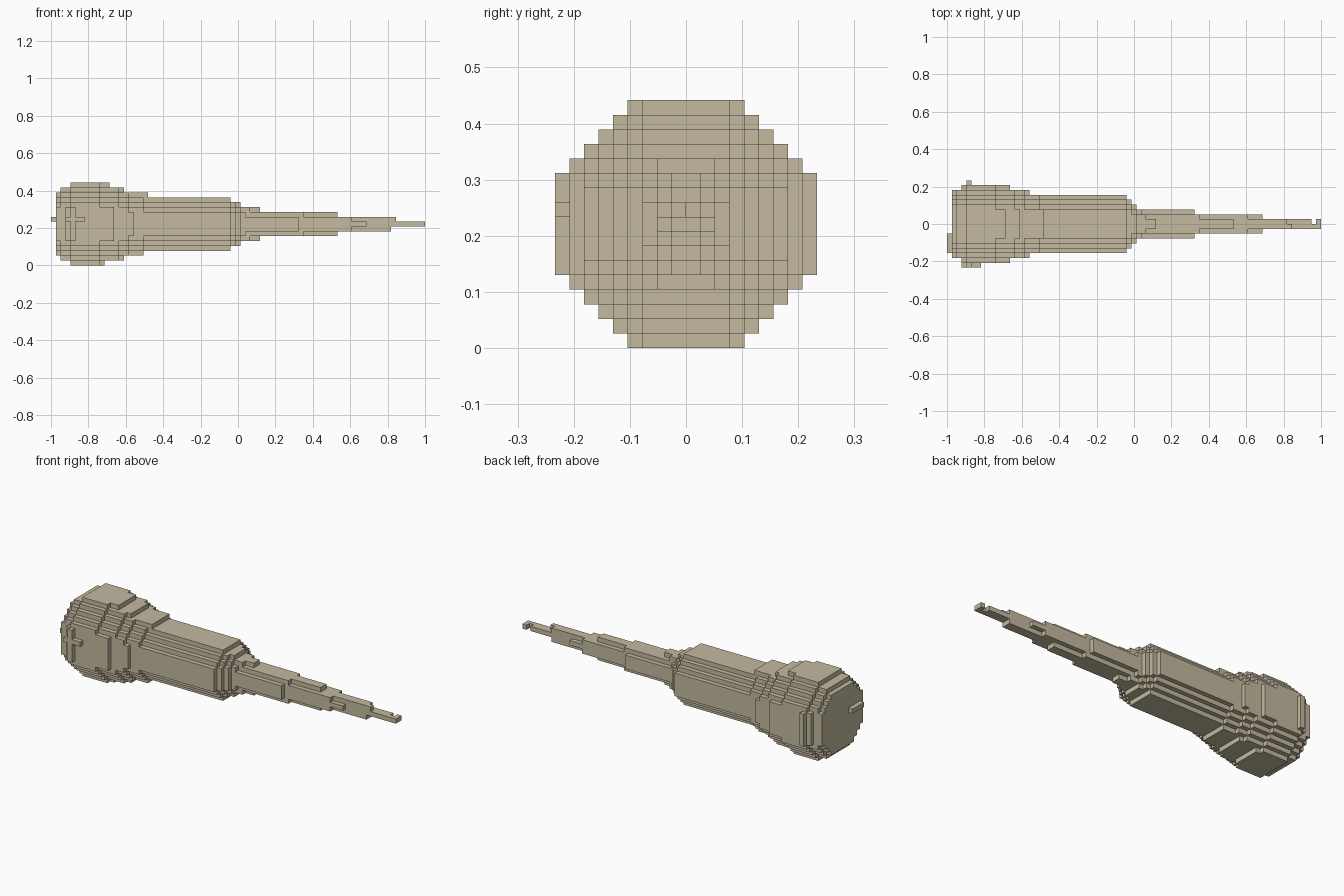
import bpy
import bmesh
from mathutils import Matrix, Vector

UNIT = 2 / 77      # one block; the model is 77 blocks long
MID = 8.5          # height of the long axis, in blocks

default = bpy.data.objects.get("Cube")
if default:
    bpy.data.objects.remove(default, do_unlink=True)

COLOR = (0.55, 0.49, 0.35, 1)
khaki = bpy.data.materials.new("khaki")
khaki.use_nodes = True
khaki.diffuse_color = COLOR
khaki.node_tree.nodes["Principled BSDF"].inputs["Base Color"].default_value = COLOR


def finish(name, bm):
    """Scale block coordinates to size and link the part."""
    bmesh.ops.recalc_face_normals(bm, faces=bm.faces)
    bm.transform(Matrix.Translation((-1, 0, 0)) @ Matrix.Scale(UNIT, 4))
    mesh = bpy.data.meshes.new(name)
    bm.to_mesh(mesh)
    bm.free()
    mesh.materials.append(khaki)
    bpy.context.collection.objects.link(bpy.data.objects.new(name, mesh))


def stepped_outline(half_z, half_y, total):
    """Stepped octagon whose diagonal corners satisfy y + z = total."""
    y, z = half_y, total - half_y
    quarter = [(y, z)]
    while z < half_z:
        quarter += [(y - 1, z), (y - 1, z + 1)]
        y, z = y - 1, z + 1
    half = quarter + [(-a, b) for a, b in reversed(quarter)]
    return half + [(-a, -b) for a, b in half]


def turned_part(name, sections):
    """Row of stepped octagon slices: start, end, half height, half width, total."""
    bm = bmesh.new()
    for start, end, *shape in sections:
        ring = [bm.verts.new((start, y, z + MID)) for y, z in stepped_outline(*shape)]
        cap = bm.faces.new(ring)
        grown = bmesh.ops.extrude_face_region(bm, geom=[cap], use_keep_orig=True)
        moved = [v for v in grown["geom"] if isinstance(v, bmesh.types.BMVert)]
        bmesh.ops.translate(bm, verts=moved, vec=(end - start, 0, 0))
    finish(name, bm)


def block_part(name, blocks):
    """Boxes given by x, y and z ranges."""
    bm = bmesh.new()
    for ranges in blocks:
        low, high = (Vector(c) for c in zip(*ranges))
        matrix = Matrix.Translation((low + high) / 2) @ Matrix.Diagonal((high - low).to_4d())
        bmesh.ops.create_cube(bm, size=1, matrix=matrix)
    finish(name, bm)


def centred(start, end, half_y, half_z):
    return (start, end), (-half_y, half_y), (MID - half_z, MID + half_z)


# Bulging head at the thick end
turned_part("head", [
    (1, 2, 6.5, 7, 10.5), (2, 3, 7.5, 7, 11.5), (3, 4, 7.5, 8, 11.5),
    (4, 10, 8.5, 8, 12.5), (10, 11, 8.5, 8, 11.5), (11, 13, 7.5, 8, 11.5),
    (13, 14, 7.5, 7, 11.5), (14, 15, 7.5, 7, 10.5)])
block_part("head_top_plate", [((11, 12), (-3, 3), (16, 17))])

# Neck, grip and its rounded front
turned_part("neck", [(15, 16, 6.5, 7, 10.5), (16, 17, 6.5, 7, 9.5), (17, 19, 6.5, 6, 9.5)])
block_part("neck_top_plate", [((19, 20), (-3, 3), (14, 15))])
turned_part("grip", [(19, 37, 5.5, 6, 8.5)])
turned_part("grip_shoulder", [(37, 38, 4.5, 5, 7.5), (38, 39, 4.5, 4, 6.5)])

# Tapering shank
block_part("shank", [
    centred(39, 41, 2, 3.5), centred(39, 43, 1, 3.5),
    centred(39, 40, 3, 2.5), centred(39, 51, 3, 1.5),
    centred(39, 52, 2, 2.5), centred(39, 59, 1, 2.5),
    centred(51, 62, 2, 1.5), centred(51, 65, 2, 0.5),
    ((59, 70), (-1, 1), (7, 10)), ((70, 71), (-1, 0), (9, 10))])

# Thin tip with a notch on one side
block_part("tip", [
    ((65, 77), (-1, 0), (8, 9)), ((65, 75), (0, 1), (8, 9)), ((76, 77), (0, 1), (8, 9))])

# Raised marks on the head sides and the end knob
block_part("right_cross", [((3, 7), (-9, -8), (9, 10)), ((4, 5), (-9, -8), (5, 12))])
block_part("left_bar", [((4, 5), (8, 9), (5, 12))])
block_part("end_knob", [((0, 1), (-6, -2), (9, 10))])
